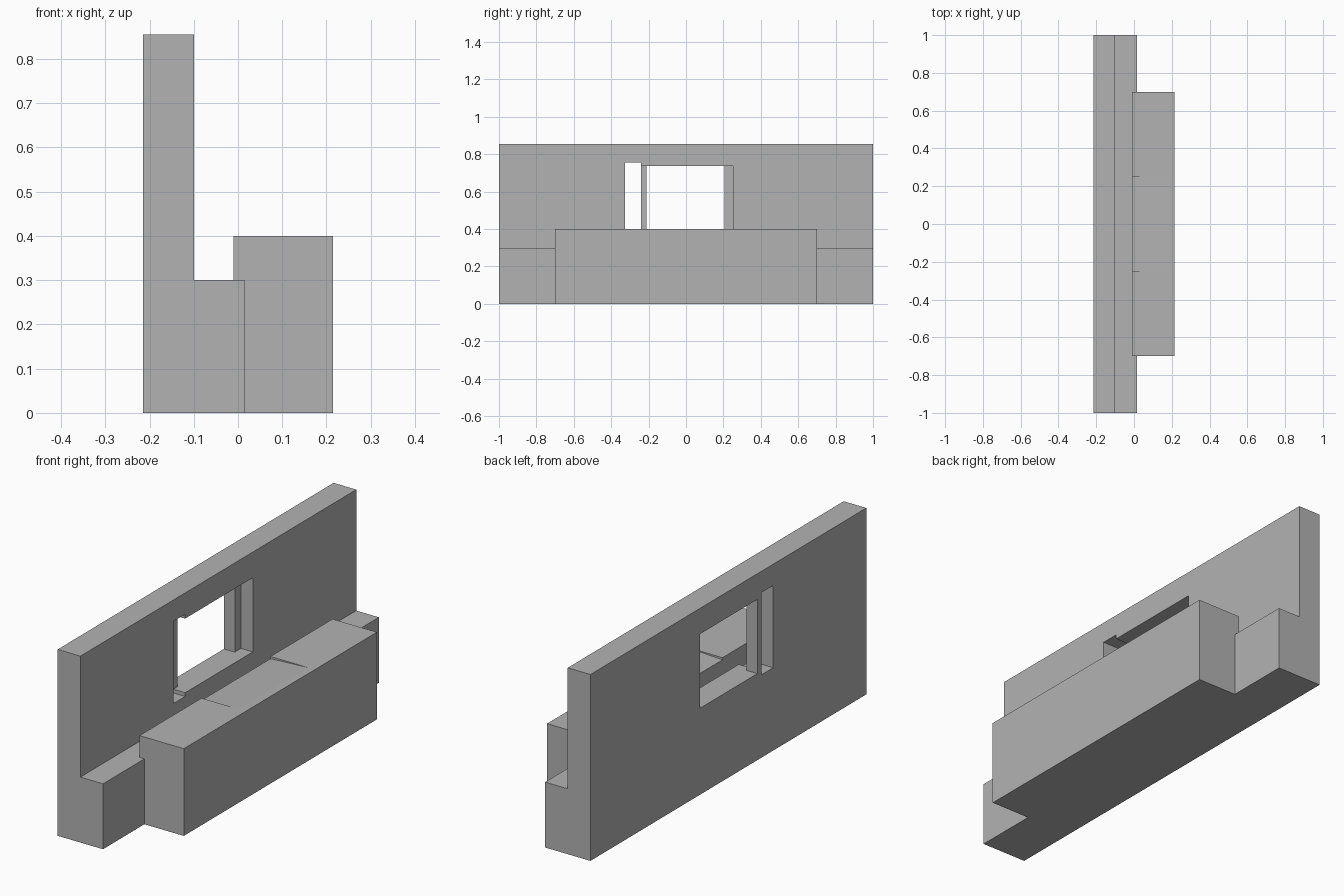
import bpy
import bmesh
from mathutils import Vector

default_cube = bpy.data.objects.get("Cube")
if default_cube:
    bpy.data.objects.remove(default_cube, do_unlink=True)

# Single stone colour
stone = bpy.data.materials.new("stone grey")
stone.use_nodes = True
colour = (0.45, 0.45, 0.45, 1)
stone.diffuse_color = colour
stone.node_tree.nodes["Principled BSDF"].inputs["Base Color"].default_value = colour


def prism(name, profile, axis, start, end):
    """Extrude a 2D profile along y (profile in x, z) or z (profile in x, y)."""
    bm = bmesh.new()
    place = {"Y": lambda a, b: (a, start, b), "Z": lambda a, b: (a, b, start)}[axis]
    face = bm.faces.new([bm.verts.new(place(a, b)) for a, b in profile])
    direction = Vector((0, 1, 0)) if axis == "Y" else Vector((0, 0, 1))
    result = bmesh.ops.extrude_face_region(bm, geom=[face], use_keep_orig=True)
    moved = [v for v in result["geom"] if isinstance(v, bmesh.types.BMVert)]
    bmesh.ops.translate(bm, verts=moved, vec=direction * (end - start))
    bmesh.ops.recalc_face_normals(bm, faces=bm.faces)
    mesh = bpy.data.meshes.new(name)
    bm.to_mesh(mesh)
    bm.free()
    mesh.materials.append(stone)
    obj = bpy.data.objects.new(name, mesh)
    bpy.context.collection.objects.link(obj)
    return obj


def cut(target, cutter):
    mod = target.modifiers.new("cut " + cutter.name, "BOOLEAN")
    mod.operation = "DIFFERENCE"
    mod.solver = "EXACT"
    mod.object = cutter
    cutter.hide_render = True
    cutter.hide_set(True)
    cutter.display_type = "WIRE"


def rectangle(a0, a1, b0, b1):
    return [(a0, b0), (a1, b0), (a1, b1), (a0, b1)]


# Tall wall with a low step along its foot
wall = prism("wall", [(-0.215, 0), (0.015, 0), (0.015, 0.3), (-0.1, 0.3),
                      (-0.1, 0.855), (-0.215, 0.855)], "Y", -1, 1)

# Narrow slit right through the wall
cut(wall, prism("slit_cutter", rectangle(-0.3, 0, -0.325, -0.24), "Z", 0.38, 0.757))

# Window: wide rebate in front, narrower opening behind, leaving a slim post
window_plan = [(-0.3, -0.21), (-0.16, -0.21), (-0.16, -0.28), (0, -0.28),
               (0, 0.25), (-0.16, 0.25), (-0.16, 0.205), (-0.3, 0.205)]
cut(wall, prism("window_cutter", window_plan, "Z", 0.397, 0.737))

# Bench block with a shallow sloping recess in its top
bench = prism("bench", rectangle(-0.01, 0.215, 0, 0.4), "Y", -0.7, 0.7)
slope = [(-0.05, 0.388), (0.22, 0.402), (0.22, 0.45), (-0.05, 0.45)]
cut(bench, prism("recess_cutter", slope, "Y", -0.25, 0.25))

# Apply the cuts and remove the helpers
for part in (wall, bench):
    bpy.context.view_layer.update()
    evaluated = part.evaluated_get(bpy.context.evaluated_depsgraph_get())
    cut_mesh = bpy.data.meshes.new_from_object(evaluated)
    helpers = [mod.object for mod in part.modifiers]
    part.modifiers.clear()
    part.data = cut_mesh
    for helper in helpers:
        bpy.data.objects.remove(helper, do_unlink=True)
